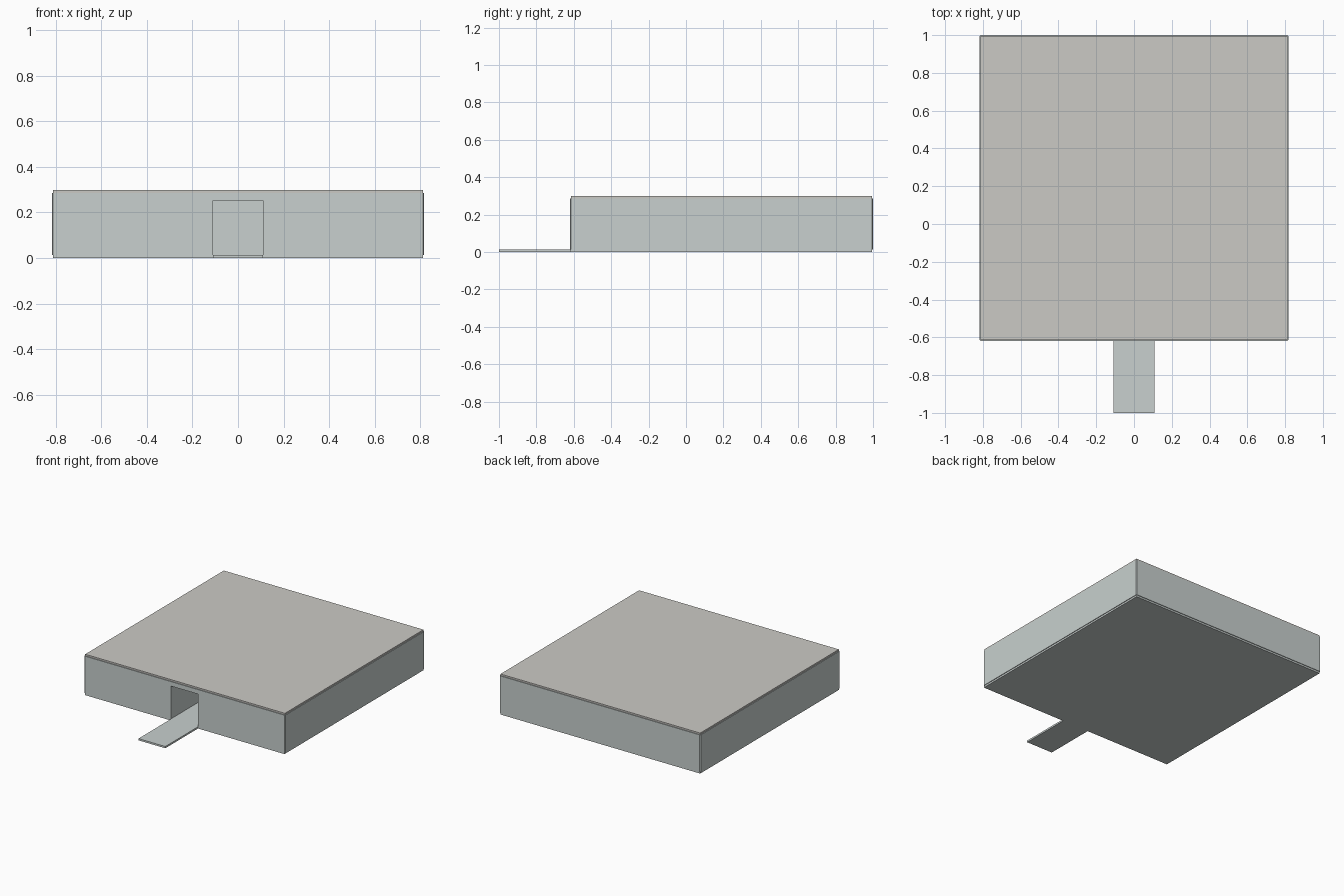
import bpy, bmesh

if "Cube" in bpy.data.objects:
    bpy.data.objects.remove(bpy.data.objects["Cube"])

FRONT, BACK, HALF = -0.62, 1.0, 0.817   # footprint of the box
SLAB, EAVE, TOP = 0.013, 0.286, 0.298   # heights
DOOR, DOOR_TOP, DEPTH = 0.11, 0.253, 0.8


def material(name, colour):
    m = bpy.data.materials.new(name)
    m.diffuse_color = (*colour, 1)
    m.use_nodes = True
    m.node_tree.nodes["Principled BSDF"].inputs["Base Color"].default_value = m.diffuse_color
    return m


def prism(name, outline, z0, z1, mat=None):
    """Extrude a flat outline from z0 up to z1."""
    bm = bmesh.new()
    face = bm.faces.new([bm.verts.new((x, y, z0)) for x, y in outline])
    ext = bmesh.ops.extrude_face_region(bm, geom=[face])
    for v in ext["geom"]:
        if isinstance(v, bmesh.types.BMVert):
            v.co.z = z1
    bmesh.ops.recalc_face_normals(bm, faces=bm.faces)
    me = bpy.data.meshes.new(name)
    bm.to_mesh(me)
    bm.free()
    ob = bpy.data.objects.new(name, me)
    bpy.context.collection.objects.link(ob)
    if mat:
        me.materials.append(mat)
    return ob


def mirrored(right):
    """Close a right-hand half outline across x = 0."""
    return right + [(-x, y) for x, y in reversed(right)]


wall_mat = material("wall_grey", (0.58, 0.63, 0.62))
roof_mat = material("roof_grey", (0.60, 0.59, 0.56))

# Walls with small corner chamfers and a doorway passage
c = 0.005
d = FRONT + DEPTH
prism("walls", mirrored([(DOOR, d), (DOOR, FRONT), (HALF - c, FRONT), (HALF, FRONT + c),
                         (HALF, BACK - c), (HALF - c, BACK)]), SLAB, DOOR_TOP, wall_mat)
prism("upper_walls", mirrored([(HALF - c, FRONT), (HALF, FRONT + c),
                               (HALF, BACK - c), (HALF - c, BACK)]), DOOR_TOP, EAVE, wall_mat)

# Roof slab, set in slightly from the walls
e = HALF - c
prism("roof", mirrored([(e, FRONT + c), (e, BACK - c)]), EAVE, TOP, roof_mat)

# Base slab running out into the entrance tongue
t = DOOR - 0.001
prism("base_and_tongue", mirrored([(t, -1.0), (t, FRONT), (e, FRONT), (e, BACK - c)]),
      0, SLAB, wall_mat)
